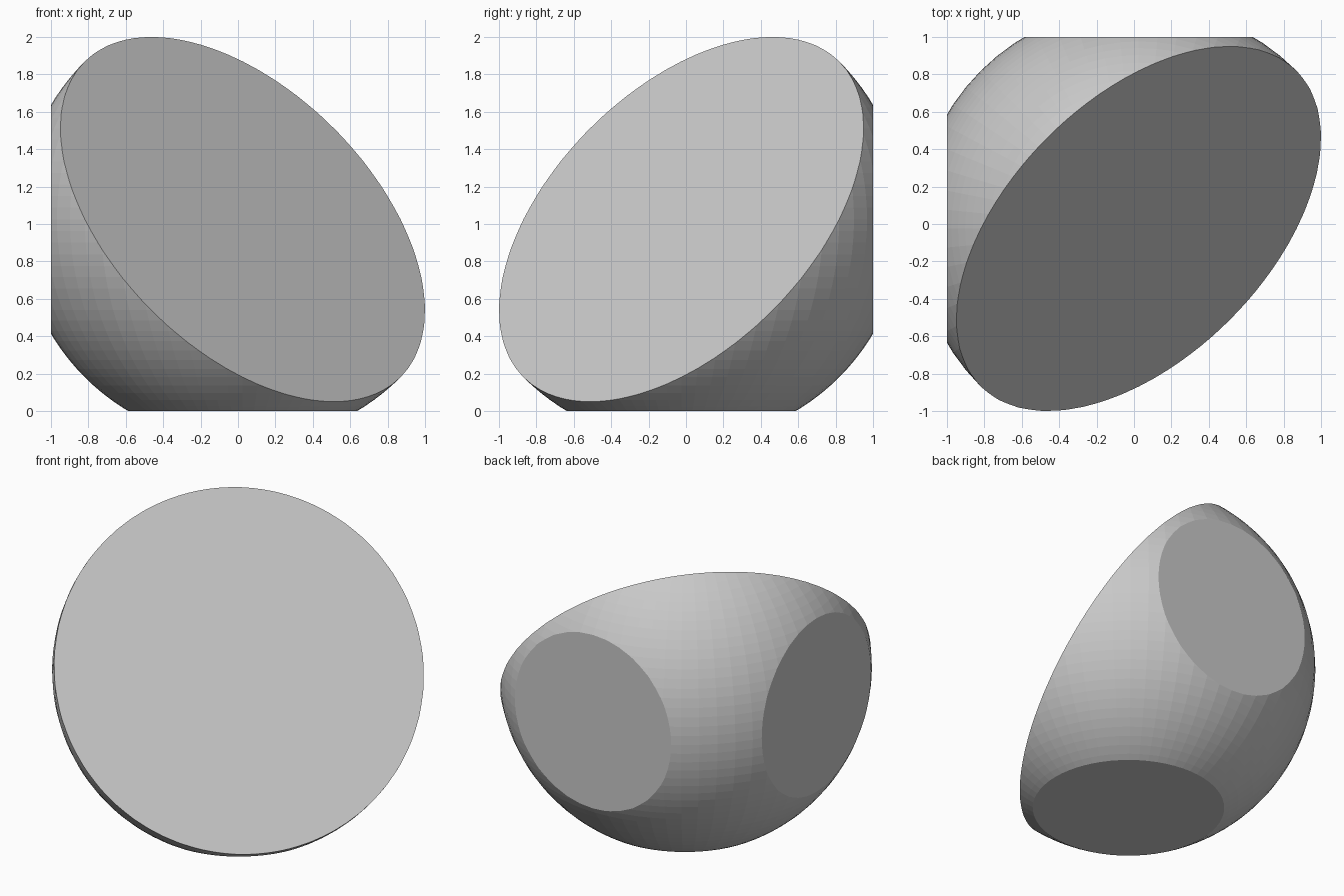
import bpy
import bmesh
from mathutils import Matrix, Vector

cube = bpy.data.objects.get("Cube")
if cube:
    bpy.data.objects.remove(cube, do_unlink=True)

RADIUS = 1.194
CENTRE = Vector((0.025, -0.025, 1.025))

# One plain grey material
grey = bpy.data.materials.new("light_grey")
grey.use_nodes = True
colour = (0.58, 0.58, 0.58, 1)
grey.diffuse_color = colour
grey.node_tree.nodes["Principled BSDF"].inputs["Base Color"].default_value = colour


def slice_off(bm, point, normal):
    """Remove everything beyond a plane and close the cut with a flat face."""
    geom = bm.verts[:] + bm.edges[:] + bm.faces[:]
    cut = bmesh.ops.bisect_plane(bm, geom=geom, dist=1e-5, plane_co=point,
                                 plane_no=normal, clear_outer=True)
    rim = [e for e in cut["geom_cut"]
           if isinstance(e, bmesh.types.BMEdge) and e.is_boundary]
    bmesh.ops.holes_fill(bm, edges=rim, sides=0)


# Faceted ball
bm = bmesh.new()
bmesh.ops.create_uvsphere(bm, u_segments=64, v_segments=60, radius=RADIUS,
                          matrix=Matrix.Translation(CENTRE))

# Large diagonal cut through the middle of the ball
slice_off(bm, CENTRE, Vector((1, -1, 1)).normalized())

# Three round flats: right side, back and base
for point, normal in (((-1, 0, 0), (-1, 0, 0)),
                      ((0, 1, 0), (0, 1, 0)),
                      ((0, 0, 0), (0, 0, -1))):
    slice_off(bm, Vector(point), Vector(normal))

bmesh.ops.recalc_face_normals(bm, faces=bm.faces)

mesh = bpy.data.meshes.new("cut_half_ball")
bm.to_mesh(mesh)
bm.free()
mesh.materials.append(grey)
body = bpy.data.objects.new("cut_half_ball", mesh)
bpy.context.collection.objects.link(body)
